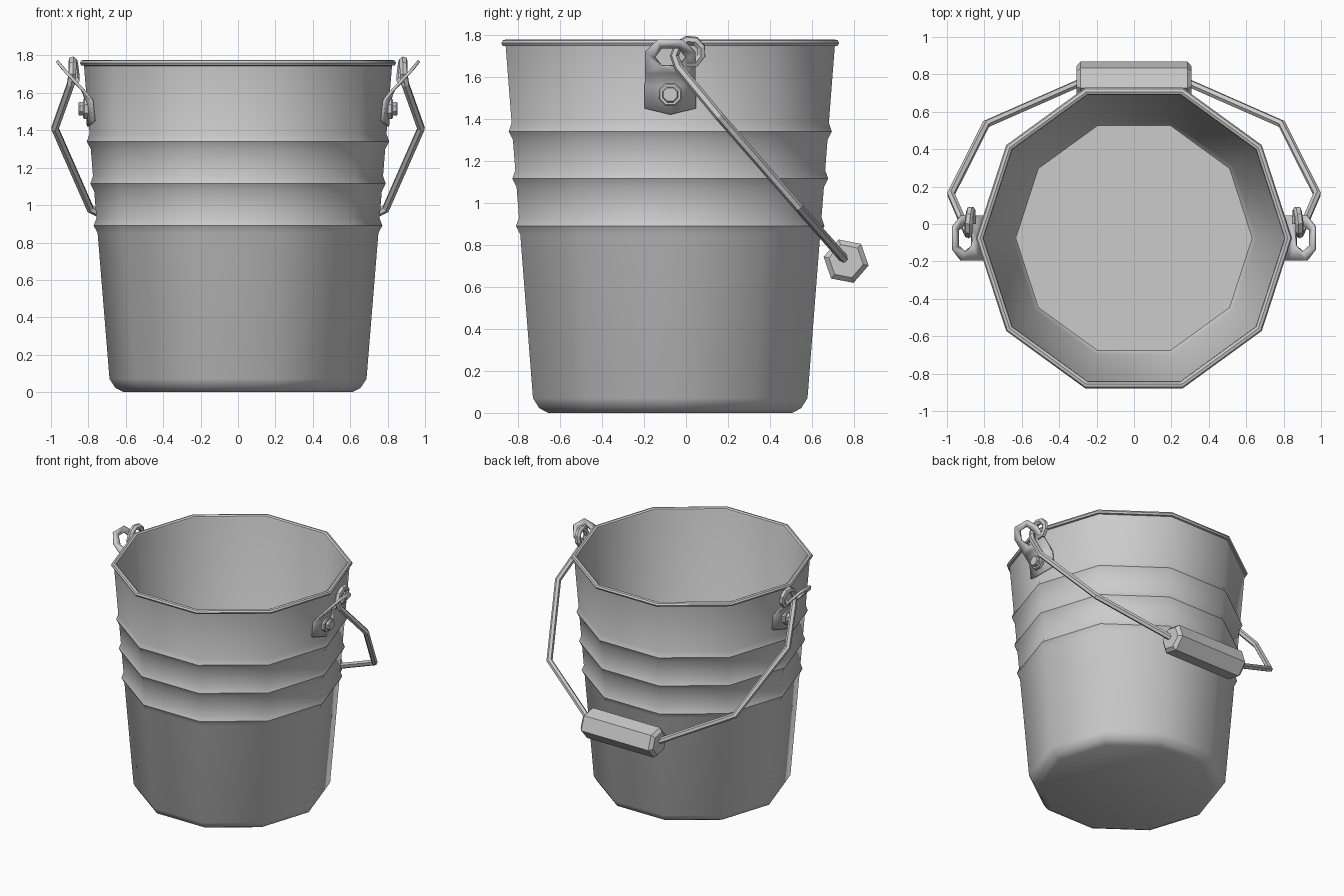
import bpy, bmesh, math
from mathutils import Matrix, Vector

if "Cube" in bpy.data.objects:
    bpy.data.objects.remove(bpy.data.objects["Cube"])

CY = -0.075  # y of the bucket axis


def make_object(name, bm, smooth_angle=None):
    bmesh.ops.recalc_face_normals(bm, faces=bm.faces)
    me = bpy.data.meshes.new(name)
    bm.to_mesh(me)
    bm.free()
    ob = bpy.data.objects.new(name, me)
    bpy.context.collection.objects.link(ob)
    if smooth_angle:
        bpy.ops.object.select_all(action='DESELECT')
        ob.select_set(True)
        bpy.context.view_layer.objects.active = ob
        bpy.ops.object.shade_smooth_by_angle(angle=math.radians(smooth_angle))
    return ob


def lathe(bm, profile, sides, matrix, phase=0.0):
    """Revolve (radius, height) points about local z and cap both ends."""
    rings = []
    for r, h in profile:
        ring = []
        for i in range(sides):
            a = phase + 2 * math.pi * i / sides
            ring.append(bm.verts.new(matrix @ Vector((r * math.cos(a), r * math.sin(a), h))))
        rings.append(ring)
    for a, b in zip(rings, rings[1:]):
        for i in range(sides):
            j = (i + 1) % sides
            bm.faces.new((a[i], a[j], b[j], b[i]))
    bm.faces.new(rings[0][::-1])
    bm.faces.new(rings[-1])


# Bucket: ten-sided wall with three raised ribs, rolled rim and inner floor
def wall(z):
    return 0.687 + (z - 0.07) * 0.0815


profile = [(0.61, 0.0), (0.655, 0.022), (0.687, 0.07)]
for z in (0.89, 1.115, 1.34):
    profile += [(wall(z - 0.04), z - 0.04), (wall(z) + 0.018, z), (wall(z + 0.04), z + 0.04)]
profile += [(wall(1.745), 1.745), (0.838, 1.747), (0.845, 1.76), (0.838, 1.773),
            (0.822, 1.777), (0.808, 1.77), (0.804, 1.755), (0.655, 0.07), (0.632, 0.04)]
bm = bmesh.new()
lathe(bm, profile, 10, Matrix.Translation((0, CY, 0)))
make_object("bucket_body", bm, 40)

# Ears: lower strip folded round the wall corner, flared top with a hexagonal hole
STRIP = [(0.800, 1.44), (0.812, 1.56), (0.822, 1.595)]   # x, z up the wall
FLARE = [(0.0, 0.835, 1.622), (0.2, 0.865, 1.65), (0.8, 0.94, 1.735), (1.0, 0.968, 1.772)]


def flare_point(s):
    for (s0, x0, z0), (s1, x1, z1) in zip(FLARE, FLARE[1:]):
        if s <= s1:
            t = (s - s0) / (s1 - s0)
            return x0 + t * (x1 - x0), z0 + t * (z1 - z0)


def ear(side, name):
    bm = bmesh.new()

    def vert(x, y, z):
        return bm.verts.new((side * x, CY + y, z))

    rows = []
    for k, (x, z) in enumerate(STRIP):
        fold = (0.03, 0.03, 0.012)[k]
        drop = 0.02 if k == 0 else 0
        rows.append([vert(x - fold, -0.12, z + drop / 2), vert(x, 0, z - drop),
                     vert(x - fold, 0.12, z + drop / 2)])
    x, z = flare_point(0)
    rows.append([vert(x, y, z) for y in (-0.12, 0, 0.12)])
    for a, b in zip(rows, rows[1:]):
        for i in range(2):
            bm.faces.new((a[i], a[i + 1], b[i + 1], b[i]))

    def ring_vert(y, s):
        x, z = flare_point(s)
        return vert(x, y, z)

    outer = [rows[-1][0], rows[-1][2]] + [ring_vert(y, s) for y, s in
             ((0.12, 0.66), (0.06, 1.0), (-0.06, 1.0), (-0.12, 0.66))]
    inner = [ring_vert(y, s) for y, s in
             ((-0.04, 0.2), (0.04, 0.2), (0.075, 0.5), (0.04, 0.82), (-0.04, 0.82), (-0.075, 0.5))]
    bm.faces.new((outer[0], rows[-1][1], outer[1], inner[1], inner[0]))
    for i in range(1, 6):
        j = (i + 1) % 6
        bm.faces.new((outer[i], outer[j], inner[j], inner[i]))
    ob = make_object(name, bm, 35)
    mod = ob.modifiers.new("thickness", 'SOLIDIFY')
    mod.thickness = 0.016
    mod.offset = 0


# Bolts: washer and raised head on each ear
def bolt(side, name):
    bm = bmesh.new()
    m = Matrix.Translation((side * 0.79, CY, 1.515)) @ Matrix.Rotation(side * math.pi / 2, 4, 'Y')
    lathe(bm, [(0.058, 0.0), (0.058, 0.032), (0.052, 0.038), (0.04, 0.038),
               (0.04, 0.056), (0.034, 0.063)], 8, m, math.pi / 8)
    make_object(name, bm)


for side, label in ((-1, "left"), (1, "right")):
    ear(side, label + "_ear")
    bolt(side, label + "_bolt")

# Handle wire: looped eye at each end, bent rod between them
half = [(0.868, 0.0, 1.665), (0.868, 0.045, 1.665), (0.87, 0.073, 1.70), (0.875, 0.072, 1.74),
        (0.88, 0.045, 1.77), (0.885, 0.005, 1.774), (0.885, -0.035, 1.75), (0.886, -0.055, 1.70),
        (0.895, -0.035, 1.645), (0.979, 0.16, 1.41), (0.79, 0.535, 0.98), (0.29, 0.755, 0.73)]
path = half + [(-x, y, z) for x, y, z in reversed(half)]
cu = bpy.data.curves.new("handle_wire", 'CURVE')
cu.dimensions = '3D'
cu.bevel_depth = 0.022
cu.bevel_resolution = 1
cu.use_fill_caps = True
sp = cu.splines.new('POLY')
sp.points.add(len(path) - 1)
for p, co in zip(sp.points, path):
    p.co = (*co, 1)
sp.use_smooth = False
wire = bpy.data.objects.new("handle_wire", cu)
bpy.context.collection.objects.link(wire)
bpy.ops.object.select_all(action='DESELECT')
wire.select_set(True)
bpy.context.view_layer.objects.active = wire
bpy.ops.object.convert(target='MESH')

# Grip: six-sided bar with chamfered ends
bm = bmesh.new()
m = Matrix.Translation((0, 0.762, 0.722)) @ Matrix.Rotation(math.pi / 2, 4, 'Y')
lathe(bm, [(0.083, -0.308), (0.109, -0.285), (0.109, 0.285), (0.083, 0.308)],
      6, m, math.radians(79))
make_object("handle_grip", bm)
